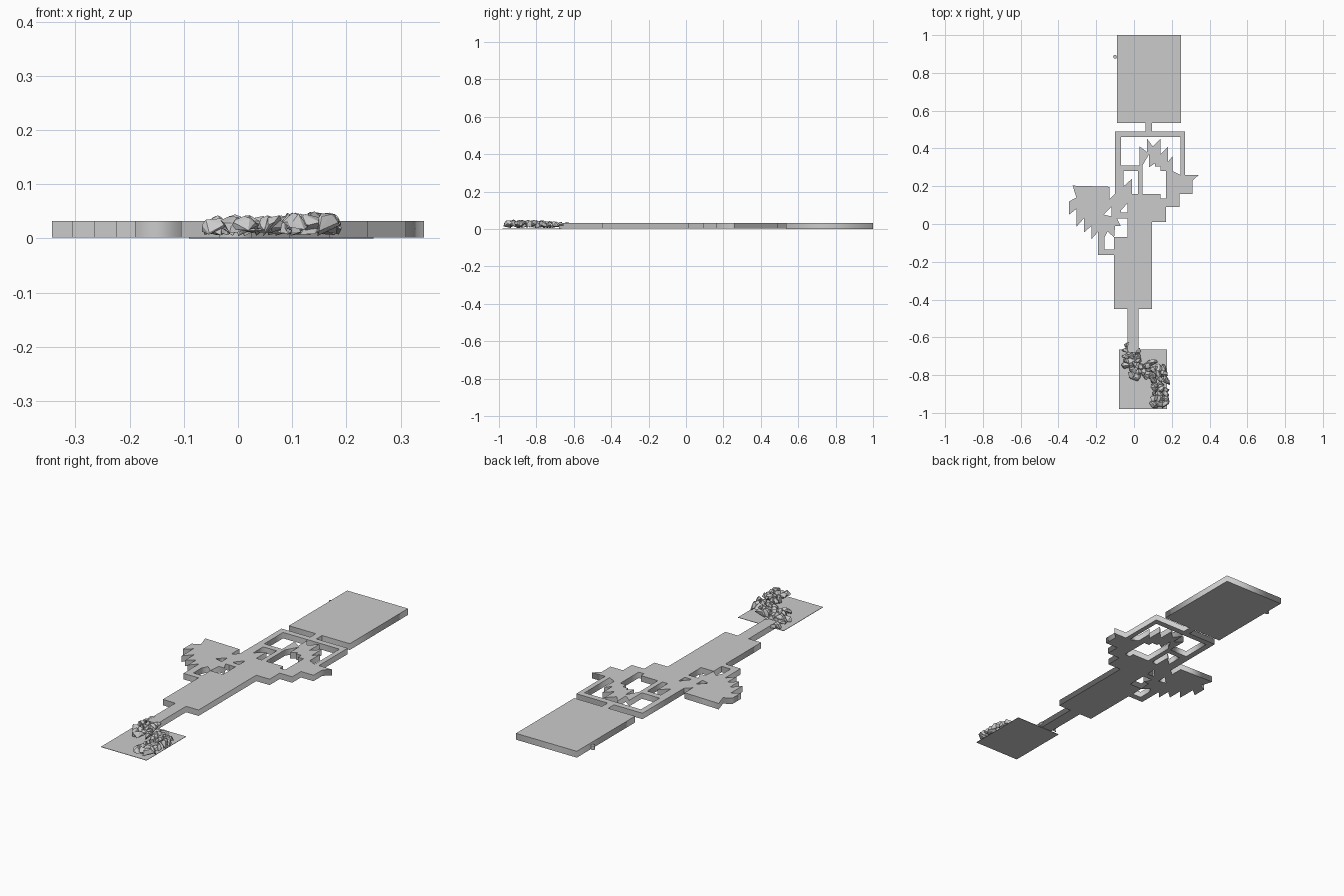
import bpy, bmesh, math, random
from mathutils import Vector

if "Cube" in bpy.data.objects:
    bpy.data.objects.remove(bpy.data.objects["Cube"])

random.seed(4)
Z0, Z1 = 0.002, 0.032


def slab(name, loops, z0=Z0, z1=Z1):
    """Extruded floor plan; the first loop is the outline, the others are holes. Units: 1/100."""
    cu = bpy.data.curves.new(name, 'CURVE')
    cu.dimensions = '2D'
    cu.fill_mode = 'BOTH'
    cu.extrude = (z1 - z0) / 2
    for pts in loops:
        sp = cu.splines.new('POLY')
        sp.points.add(len(pts) - 1)
        for p, (x, y) in zip(sp.points, pts):
            p.co = (x / 100, y / 100, 0, 1)
        sp.use_cyclic_u = True
    ob = bpy.data.objects.new(name, cu)
    bpy.context.collection.objects.link(ob)
    ob.location.z = (z0 + z1) / 2
    bpy.ops.object.select_all(action='DESELECT')
    ob.select_set(True)
    bpy.context.view_layer.objects.active = ob
    bpy.ops.object.convert(target='MESH')
    return ob


def rect(x0, x1, y0, y1):
    return [(x0, y0), (x1, y0), (x1, y1), (x0, y1)]


# Large room at the back and thin cave floor at the front
slab("large_room", [rect(-9, 25, 53.5, 100)], 0, Z1)
slab("cave_floor", [rect(-8, 17.5, -98, -66.5)], 0, 0.002)

# Hall, corridor, stepped east wing and the frame passage
hall = [(9.5, 1), (9.5, -45), (2.5, -45), (2.5, -68), (-3.5, -68), (-3.5, -45),
        (-10.5, -45), (-10.5, -7), (-3.5, -7), (-3.5, 3), (-7, 3), (-7, 6),
        (-3.5, 6), (-3.5, 11), (-7, 7), (-10, 10), (-10, 49), (6, 49),
        (6, 53.5), (9.5, 53.5), (9.5, 49), (27, 49), (27, 26), (34.3, 26),
        (31, 23), (31, 16), (24, 16), (24, 9), (17, 9), (17, 1)]
frame_gap = [(-7, 46), (24.5, 46), (24.5, 26), (20.5, 28), (20.5, 36), (18, 33),
             (18, 41), (14, 37), (14, 45), (10, 41), (7, 45), (7, 38), (3, 41),
             (3, 31), (-7, 31)]
side_gap = [(-5.5, 28), (2, 28), (2, 16), (-1, 16), (-1, 24), (-5.5, 20)]
star_gap = [(4.5, 16), (4.5, 31), (8, 37), (8, 30), (11, 32), (11, 30.5),
            (14, 30.5), (14, 28), (17, 28), (17, 13.5), (14, 13.5), (14, 16)]
slab("hall_and_east_wing", [hall, frame_gap, side_gap, star_gap])

# Saw-toothed west wing
west = [(-32.5, 20.3), (-13, 19.7), (-13, 13), (-10, 16), (-10, 10), (-7, 7),
        (-7, 3), (-9, 3), (-7, -1), (-10, -1), (-10.5, -7), (-14, -4),
        (-15.5, -7), (-15.5, -13.5), (-10.5, -13.5), (-10.5, -16.5),
        (-19, -16.5), (-19, -4), (-22.5, -8), (-22.5, -1), (-26.5, -4.5),
        (-26.5, 3), (-30.5, -1.5), (-30.5, 8), (-34.3, 5), (-34.3, 12),
        (-30.5, 14)]
slab("west_wing", [west, [(-16, 5), (-12, 9), (-12, 4)]])

# Small knob beside the large room
bpy.ops.mesh.primitive_cylinder_add(vertices=12, radius=0.01, depth=0.02,
                                    location=(-0.1, 0.885, 0.012))
bpy.context.object.name = "side_knob"


# Rocks: convex hulls of random points on flat-bottomed ellipsoids
def rock(bm, x, y, size, height):
    part = bmesh.new()
    turn = random.uniform(0, math.pi)
    for _ in range(13):
        d = Vector([random.gauss(0, 1) for _ in range(3)]).normalized()
        u, v = d.x * size * 1.2, d.y * size * 0.85
        part.verts.new((x + u * math.cos(turn) - v * math.sin(turn),
                        y + u * math.sin(turn) + v * math.cos(turn),
                        0.004 + abs(d.z) ** 0.7 * height))
    res = bmesh.ops.convex_hull(part, input=part.verts)
    junk = [g for g in res["geom_interior"] if isinstance(g, bmesh.types.BMVert)]
    bmesh.ops.delete(part, geom=junk, context='VERTS')
    me = bpy.data.meshes.new("rock_part")
    part.to_mesh(me)
    part.free()
    bm.from_mesh(me)
    bpy.data.meshes.remove(me)


# Winding rock tunnel: rocks along both sides and the crown of a path
path = [Vector(p) for p in [(-0.01, -0.69), (-0.015, -0.76), (0.04, -0.79),
                            (0.125, -0.755), (0.14, -0.86), (0.135, -0.965)]]
bm = bmesh.new()
for i, (a, b) in enumerate(zip(path, path[1:])):
    along = b - a
    side = Vector((-along.y, along.x)).normalized()
    n = max(2, round(along.length / 0.027))
    for k in range(n):
        c = a + along * (k + 0.5) / n
        for off in (-0.03, 0, 0.03):
            p = c + side * off
            rock(bm, p.x + random.uniform(-.004, .004), p.y + random.uniform(-.004, .004),
                 random.uniform(0.018, 0.026),
                 random.uniform(0.036, 0.041) + (0.006 if i > 2 else 0))
# Leading rocks at the corridor mouth
for x, y in [(-0.035, -0.635), (-0.04, -0.67), (0.02, -0.675)]:
    rock(bm, x, y, 0.02, 0.034)
me = bpy.data.meshes.new("cave_rocks")
bm.to_mesh(me)
bm.free()
bpy.context.collection.objects.link(bpy.data.objects.new("cave_rocks", me))
